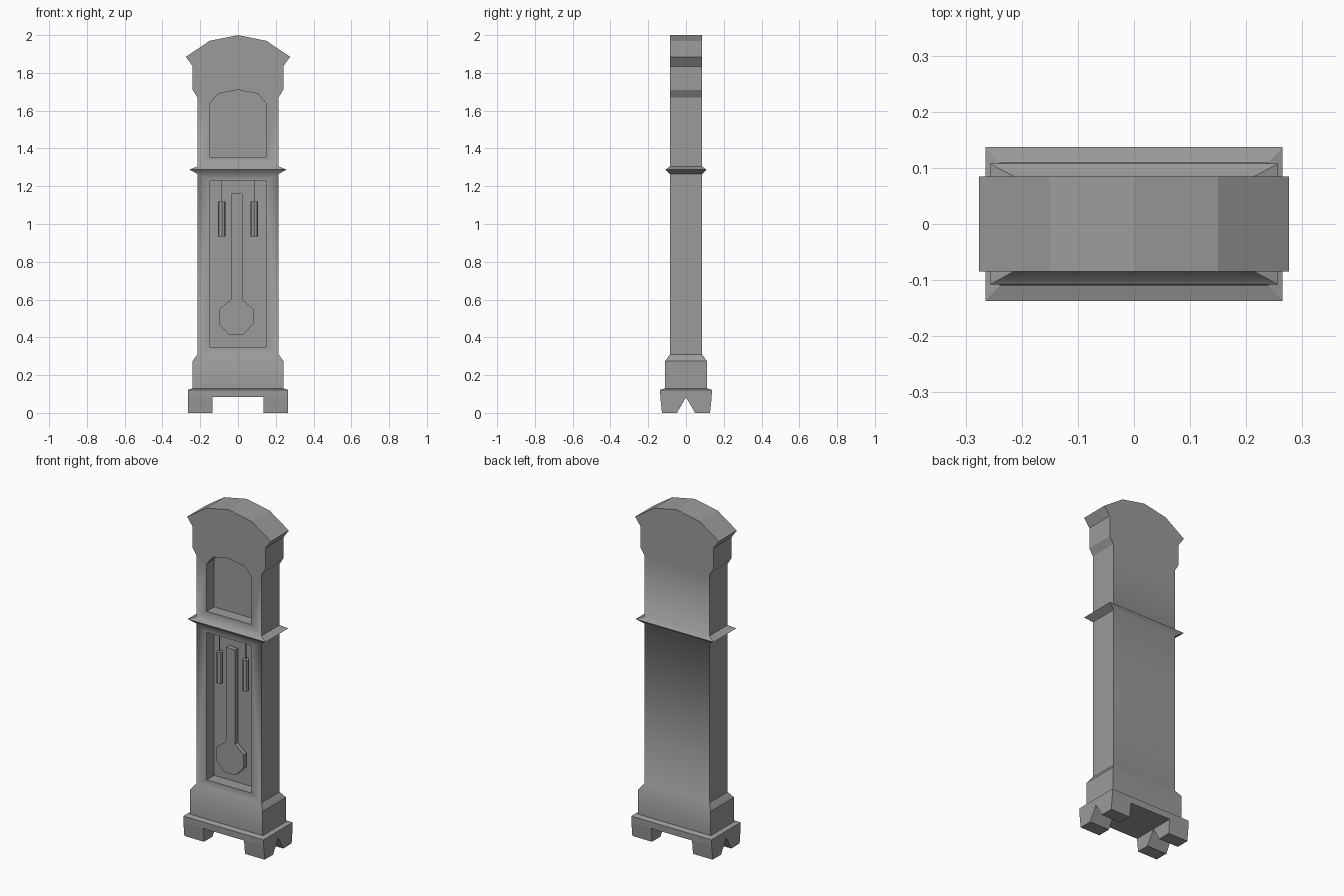
import bpy
import bmesh
import math

cube = bpy.data.objects.get("Cube")
if cube:
    bpy.data.objects.remove(cube, do_unlink=True)

grey = bpy.data.materials.new("plain grey")
grey.use_nodes = True
colour = (0.33, 0.33, 0.33, 1)
grey.diffuse_color = colour
grey.node_tree.nodes["Principled BSDF"].inputs["Base Color"].default_value = colour


def finish(name, bm):
    """Turn a bmesh into a named grey object."""
    bmesh.ops.remove_doubles(bm, verts=bm.verts, dist=0.0001)
    bmesh.ops.recalc_face_normals(bm, faces=bm.faces)
    mesh = bpy.data.meshes.new(name)
    bm.to_mesh(mesh)
    bm.free()
    mesh.materials.append(grey)
    obj = bpy.data.objects.new(name, mesh)
    bpy.context.collection.objects.link(obj)
    return obj


def prism(name, outline, axis, start, end):
    """Extrude a flat outline along x (outline is y, z) or y (outline is x, z)."""
    bm = bmesh.new()
    rings = []
    for d in (start, end):
        rings.append([bm.verts.new((d, a, z) if axis == "x" else (a, d, z))
                      for a, z in outline])
    for ring in rings:
        bm.faces.new(ring)
    count = len(outline)
    for i in range(count):
        j = (i + 1) % count
        bm.faces.new((rings[0][i], rings[0][j], rings[1][j], rings[1][i]))
    return finish(name, bm)


def tube(name, x, y, bottom, top, radius, sides):
    outline_bm = bmesh.new()
    bmesh.ops.create_cone(outline_bm, cap_ends=True, segments=sides,
                          radius1=radius, radius2=radius, depth=top - bottom)
    bmesh.ops.translate(outline_bm, verts=outline_bm.verts,
                        vec=(x, y, (top + bottom) / 2))
    return finish(name, outline_bm)


# Case: stacked rectangles (half width, half depth, height), plinth to arched hood
D = 0.085
levels = [
    (0.265, 0.136, 0.083), (0.265, 0.137, 0.122), (0.24, 0.11, 0.13),
    (0.24, 0.11, 0.275), (0.215, D, 0.31), (0.215, D, 1.265),
    (0.257, 0.108, 1.288), (0.215, D, 1.305), (0.215, D, 1.67),
    (0.24, D, 1.71), (0.24, D, 1.835), (0.276, D, 1.885),
    (0.15, D, 1.97), (0, D, 2.0),
]
bm = bmesh.new()
rings = [[bm.verts.new((sx * w, sy * d, z))
          for sx, sy in ((-1, -1), (1, -1), (1, 1), (-1, 1))] for w, d, z in levels]
bm.faces.new(rings[0])
for low, high in zip(rings, rings[1:]):
    for i in range(4):
        j = (i + 1) % 4
        bm.faces.new((low[i], low[j], high[j], high[i]))
bmesh.ops.dissolve_degenerate(bm, dist=0.0001, edges=bm.edges)
case = finish("clock_case", bm)

# Recesses cut in the front: arched dial opening and long trunk opening
W = 0.147
FLOOR = -0.015
dial = [(-W, 1.355), (W, 1.355), (W, 1.64), (0.105, 1.69),
        (0, 1.71), (-0.105, 1.69), (-W, 1.64)]
trunk = [(-W, 0.35), (W, 0.35), (W, 1.23), (-W, 1.23)]
cutters = [prism("dial_cutter", dial, "y", -0.2, FLOOR),
           prism("trunk_cutter", trunk, "y", -0.2, FLOOR)]
for cutter in cutters:
    cut = case.modifiers.new(cutter.name, "BOOLEAN")
    cut.operation = "DIFFERENCE"
    cut.solver = "EXACT"
    cut.object = cutter
bpy.context.view_layer.update()
shell = bpy.data.meshes.new_from_object(
    case.evaluated_get(bpy.context.evaluated_depsgraph_get()))
case.modifiers.clear()
case.data = shell
for cutter in cutters:
    bpy.data.objects.remove(cutter, do_unlink=True)

# Soft shading across the front and back mouldings only
bm = bmesh.new()
bm.from_mesh(shell)
for face in bm.faces:
    face.smooth = abs(face.normal.y) > 0.3
for edge in bm.edges:
    edge.smooth = edge.calc_face_angle(math.pi) < math.radians(65)
bm.to_mesh(shell)
bm.free()

# Four bracket feet meeting at a notch on each side
for side, x in (("left", 1), ("right", -1)):
    for end, y in (("front", -1), ("back", 1)):
        foot = [(0.136 * y, 0.083), (0.127 * y, 0), (0.048 * y, 0), (0, 0.083)]
        prism(f"{end}_{side}_foot", foot, "x", 0.135 * x, 0.265 * x)

# Pendulum: rod and eight-sided bob in one outline
pendulum = [(-0.035, 1.165), (-0.035, 0.6), (-0.1, 0.55), (-0.1, 0.47),
            (-0.048, 0.415), (0.027, 0.415), (0.081, 0.47), (0.081, 0.55),
            (0.023, 0.6), (0.023, 1.16)]
prism("pendulum", pendulum, "y", -0.062, -0.035)

# Hanging weights on thin cords
for side, x in (("left", 0.086), ("right", -0.086)):
    tube(f"{side}_weight", x, -0.05, 0.933, 1.12, 0.019, 8)
    tube(f"{side}_cord", x, -0.05, 1.12, 1.23, 0.003, 6)
